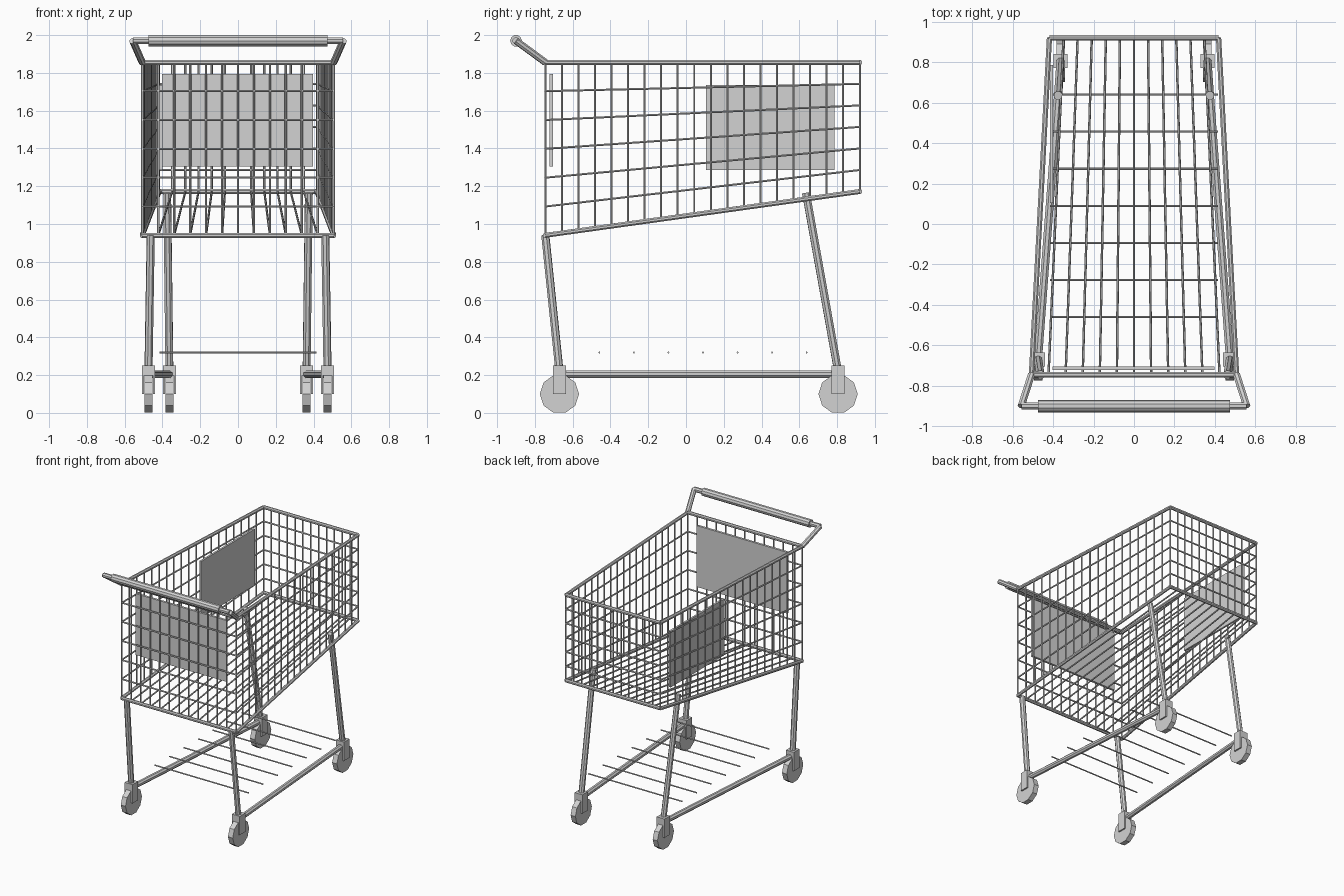
import bpy, bmesh, math
from mathutils import Vector, Matrix

cube = bpy.data.objects.get("Cube")
if cube:
    bpy.data.objects.remove(cube)

metal = bpy.data.materials.new("grey_metal")
metal.use_nodes = True
GREY = (0.65, 0.65, 0.65, 1)
metal.diffuse_color = GREY
metal.node_tree.nodes["Principled BSDF"].inputs["Base Color"].default_value = GREY


def finish(name, bm):
    mesh = bpy.data.meshes.new(name)
    bm.to_mesh(mesh)
    bm.free()
    mesh.materials.append(metal)
    obj = bpy.data.objects.new(name, mesh)
    bpy.context.collection.objects.link(obj)
    return obj


def add_tube(bm, a, b, radius, sides):
    a, b = Vector(a), Vector(b)
    axis = b - a
    turn = axis.to_track_quat('Z', 'Y').to_matrix().to_4x4()
    place = Matrix.Translation((a + b) / 2) @ turn @ Matrix.Rotation(math.pi / sides, 4, 'Z')
    bmesh.ops.create_cone(bm, cap_ends=True, segments=sides, radius1=radius,
                          radius2=radius, depth=axis.length, matrix=place)


def tubes(name, segments, radius, sides=8):
    bm = bmesh.new()
    for a, b in segments:
        add_tube(bm, a, b, radius, sides)
    return finish(name, bm)


def add_box(bm, centre, size):
    place = Matrix.Translation(centre) @ Matrix.Diagonal((*size, 1))
    bmesh.ops.create_cube(bm, size=1, matrix=place)


def panel(name, centre, size):
    bm = bmesh.new()
    add_box(bm, centre, size)
    return finish(name, bm)


def chain(points, closed=False):
    ends = points[1:] + points[:1] if closed else points[1:]
    return list(zip(points, ends))


# Basket surface: u across, v front to back, h bottom to top (each 0..1)
FRONT_Y, BACK_Y, TOP_Z = -0.745, 0.92, 1.856


def basket(u, v, h):
    half = 0.507 + (0.418 - 0.507) * v
    floor = 0.94 + (1.172 - 0.94) * v
    return ((2 * u - 1) * half, FRONT_Y + (BACK_Y - FRONT_Y) * v,
            floor + (TOP_Z - floor) * h)


CORNERS = [(0, 0), (1, 0), (1, 1), (0, 1)]
for h, name in ((0, "basket_bottom_rim"), (1, "basket_top_rim")):
    tubes(name, chain([basket(u, v, h) for u, v in CORNERS], True), 0.014)

# Basket wires
ACROSS, ALONG, ROWS = 12, 19, 6
rings = []
for i in range(1, ROWS):
    rings += chain([basket(u, v, i / ROWS) for u, v in CORNERS], True)
tubes("basket_ring_wires", rings, 0.006, 6)

side_wires = [(basket(u, j / ALONG, 0), basket(u, j / ALONG, 1))
              for u in (0, 1) for j in range(ALONG + 1)]
tubes("basket_side_wires", side_wires, 0.006, 6)

end_wires = [(basket(k / ACROSS, v, 0), basket(k / ACROSS, v, 1))
             for v in (0, 1) for k in range(1, ACROSS)]
tubes("basket_end_wires", end_wires, 0.006, 6)

floor_wires = [(basket(k / ACROSS, 0, 0), basket(k / ACROSS, 1, 0))
               for k in range(1, ACROSS)]
tubes("basket_floor_wires", floor_wires, 0.006, 6)

# Handle and grip
handle = [(-0.507, -0.745, TOP_Z), (-0.557, -0.9, 1.97),
          (0.557, -0.9, 1.97), (0.507, -0.745, TOP_Z)]
tubes("handle_frame", chain(handle), 0.019)
tubes("handle_grip", [((-0.475, -0.9, 1.97), (0.475, -0.9, 1.97))], 0.031, 10)

# Sign panels: one at the front, one inside the right wall
panel("front_panel", (-0.002, -0.713, 1.55), (0.8, 0.018, 0.49))
panel("side_panel", (-0.407, 0.445, 1.512), (0.015, 0.68, 0.45))

# Legs, lower rails and casters, mirrored left and right
for side, label in ((1, "left"), (-1, "right")):
    front = (side * 0.474, -0.67, 0.22)
    back = (side * 0.363, 0.805, 0.22)
    tubes("front_leg_" + label, [((side * 0.462, -0.745, 0.942), front)], 0.022)
    tubes("back_leg_" + label, [((side * 0.375, 0.635, 1.165), back)], 0.022)
    tubes("lower_rail_" + label, [((front[0], front[1], 0.205),
                                   (back[0], back[1], 0.205))], 0.021)
    for end, (x, y, z) in (("front", front), ("back", back)):
        bm = bmesh.new()
        add_box(bm, (x, y, 0.224), (0.07, 0.07, 0.054))
        for s in (-1, 1):
            add_box(bm, (x + s * 0.029, y, 0.151), (0.012, 0.07, 0.1))
        finish(f"{end}_caster_fork_{label}", bm)
        tubes(f"{end}_wheel_{label}", [((x - 0.021, y, 0.1), (x + 0.021, y, 0.1))],
              0.104, 10)

# Low rack rods
rods = [((-0.415, 0.09 + i * 0.183, 0.32), (0.415, 0.09 + i * 0.183, 0.32))
        for i in range(-3, 4)]
tubes("rack_rods", rods, 0.005, 6)
